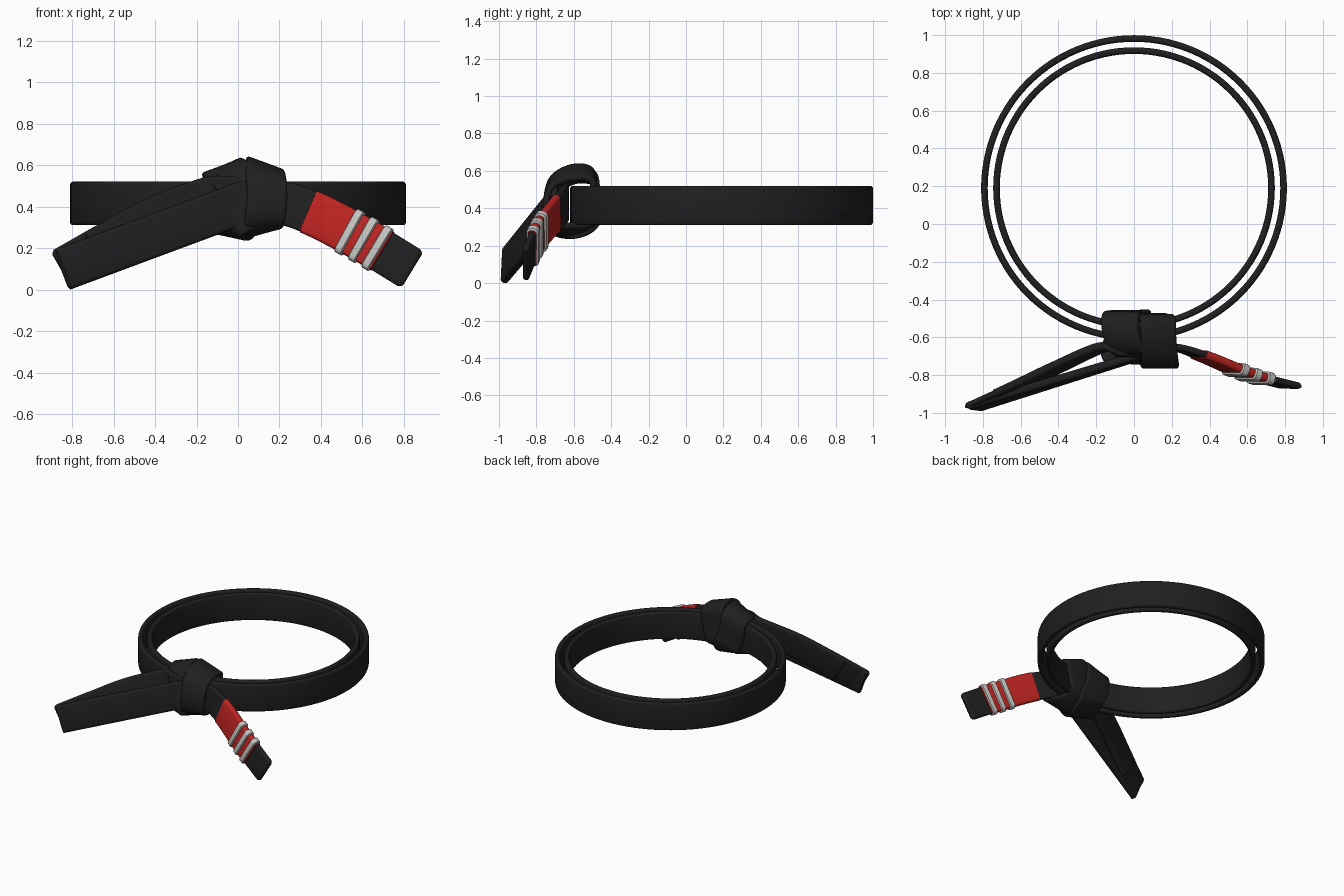
import bpy, bmesh, math
from mathutils import Vector

if "Cube" in bpy.data.objects:
    bpy.data.objects.remove(bpy.data.objects["Cube"])


def material(name, rgb):
    m = bpy.data.materials.new(name)
    m.diffuse_color = (*rgb, 1)
    m.use_nodes = True
    m.node_tree.nodes["Principled BSDF"].inputs["Base Color"].default_value = m.diffuse_color
    return m


BLACK = material("black cloth", (0.014, 0.014, 0.014))
RED = material("red cloth", (0.5, 0.017, 0.015))
WHITE = material("white tape", (0.55, 0.55, 0.53))


def spline(ctrl, closed=False, steps=12):
    """Catmull-Rom through (x, y, z, width angle); returns dense samples."""
    p = [Vector(c) for c in ctrl]
    n = len(p)
    if closed:
        get = lambda i: p[i % n]
    else:
        def get(i):
            if i < 0:
                return 2 * p[0] - p[1]
            return p[i] if i < n else 2 * p[-1] - p[-2]
    out = []
    for i in range(n if closed else n - 1):
        a, b, c, d = (get(i + k) for k in (-1, 0, 1, 2))
        for s in range(steps):
            t = s / steps
            out.append(0.5 * (2 * b + (c - a) * t + (2 * a - 5 * b + 4 * c - d) * t * t
                              + (3 * b - a - 3 * c + d) * t ** 3))
    if not closed:
        out.append(p[-1])
    return out


def at_x(path, x):
    """Point on a dense path at the given x."""
    for a, b in zip(path, path[1:]):
        if (a.x - x) * (b.x - x) <= 0 and a.x != b.x:
            return a.lerp(b, (x - a.x) / (b.x - a.x))
    return path[-1]


def part_of(path, x0, x1, n=16):
    return [at_x(path, x0 + (x1 - x0) * i / n) for i in range(n + 1)]


def section(width, thick, r):
    """Rounded rectangle as (across, through) pairs."""
    pts = []
    for k, (sx, sy) in enumerate([(1, 1), (-1, 1), (-1, -1), (1, -1)]):
        for j in range(4):
            a = math.pi / 2 * (k + j / 3)
            pts.append((sx * (width / 2 - r) + r * math.cos(a),
                        sy * (thick / 2 - r) + r * math.sin(a)))
    return pts


def ribbon(name, path, mat, width=0.2, thick=0.036, closed=False, round_end=0.015):
    pts = [Vector(p[:3]) for p in path]
    ang = [p[3] for p in path]
    n = len(pts)
    tan = []
    for i in range(n):
        a = pts[i - 1] if closed or i else pts[0]
        b = pts[(i + 1) % n] if closed or i < n - 1 else pts[-1]
        tan.append((b - a).normalized())
    rings = [(pts[i], tan[i], ang[i], 1, 1) for i in range(n)]
    if not closed:
        # softly rounded ends
        e = round_end
        first, last = rings[0], rings[-1]
        rings[0] = (first[0] + first[1] * e, *first[1:])
        rings[-1] = (last[0] - last[1] * e, *last[1:])
        for f, w, h in ((0.6, 0.96, 0.85), (0, 0.87, 0.4)):
            rings.insert(0, (first[0] + first[1] * e * f, first[1], first[2], w, h))
            rings.append((last[0] - last[1] * e * f, last[1], last[2], w, h))
    prof = section(width, thick, min(thick, width) * 0.4)
    bm = bmesh.new()
    vs = []
    for p, t, a, fw, fh in rings:
        w = Vector((math.cos(math.radians(a)), 0, math.sin(math.radians(a))))
        w = (w - t * w.dot(t)).normalized()
        nrm = t.cross(w)
        vs.append([bm.verts.new(p + w * u * fw + nrm * v * fh) for u, v in prof])
    m, k = len(vs), len(prof)
    for i in range(m if closed else m - 1):
        A, B = vs[i], vs[(i + 1) % m]
        for j in range(k):
            bm.faces.new((A[j], A[(j + 1) % k], B[(j + 1) % k], B[j]))
    if not closed:
        bm.faces.new(vs[0])
        bm.faces.new(vs[-1])
    bmesh.ops.recalc_face_normals(bm, faces=bm.faces)
    me = bpy.data.meshes.new(name)
    bm.to_mesh(me)
    bm.free()
    me.materials.append(mat)
    ob = bpy.data.objects.new(name, me)
    bpy.context.collection.objects.link(ob)
    bpy.context.view_layer.objects.active = ob
    ob.select_set(True)
    bpy.ops.object.shade_smooth_by_angle(angle=math.radians(40))
    ob.select_set(False)
    return ob


# two waist loops
for name, r in (("outer_loop", 0.792), ("inner_loop", 0.728)):
    circle = [Vector((r * math.cos(a), 0.19 + r * math.sin(a), 0.415, 90))
              for a in (2 * math.pi * i / 112 for i in range(112))]
    ribbon(name, circle, BLACK, 0.21, 0.035, closed=True)

# knot: right wrap goes right round, left wrap tucks under it at both ends
ribbon("knot_right_wrap", spline([
    (0.13, -0.735, 0.34, 8), (0.14, -0.745, 0.45, 0), (0.135, -0.705, 0.545, -14),
    (0.13, -0.60, 0.592, -20), (0.125, -0.505, 0.572, -18), (0.10, -0.495, 0.45, -8),
    (0.07, -0.495, 0.33, 5), (0.09, -0.56, 0.29, 12), (0.12, -0.66, 0.29, 16)],
    closed=True), BLACK, 0.195, 0.036, closed=True)
ribbon("knot_left_wrap", spline([
    (0.13, -0.695, 0.37, 38), (0.06, -0.705, 0.47, 35), (-0.03, -0.665, 0.55, 28),
    (-0.07, -0.57, 0.582, 22), (-0.07, -0.49, 0.55, 16), (-0.05, -0.477, 0.42, 5),
    (-0.01, -0.485, 0.32, -5), (-0.03, -0.57, 0.275, -10), (-0.075, -0.68, 0.285, -14),
    (-0.04, -0.722, 0.34, -25), (0.06, -0.705, 0.40, -35)]), BLACK, 0.205, 0.036)

# left tail with a thinner stitched tip
left = spline([
    (0.08, -0.69, 0.43, 98), (-0.06, -0.675, 0.445, 103), (-0.16, -0.65, 0.435, 110),
    (-0.40, -0.755, 0.345, 116), (-0.62, -0.862, 0.225, 119), (-0.85, -0.968, 0.094, 120)])
ribbon("left_tail", part_of(left, 0.08, -0.70, 40), BLACK, 0.205, 0.044, round_end=0.008)
ribbon("left_tail_tip", part_of(left, -0.62, -0.85), BLACK, 0.208, 0.032, round_end=0.02)

# right tail with red sleeve and three white stripes
right = spline([
    (0.08, -0.64, 0.435, 85), (0.23, -0.655, 0.413, 76), (0.38, -0.705, 0.358, 66),
    (0.60, -0.795, 0.242, 61), (0.84, -0.86, 0.096, 60)])
ribbon("right_tail", part_of(right, 0.08, 0.84, 40), BLACK, 0.208, 0.034, round_end=0.02)
ribbon("red_sleeve", part_of(right, 0.34, 0.70), RED, 0.216, 0.046, round_end=0.005)
for i in range(3):
    x = 0.54 + 0.066 * i
    ribbon(f"white_stripe_{i + 1}", part_of(right, x - 0.021, x + 0.021, 4), WHITE,
           0.236, 0.066, round_end=0.009)
